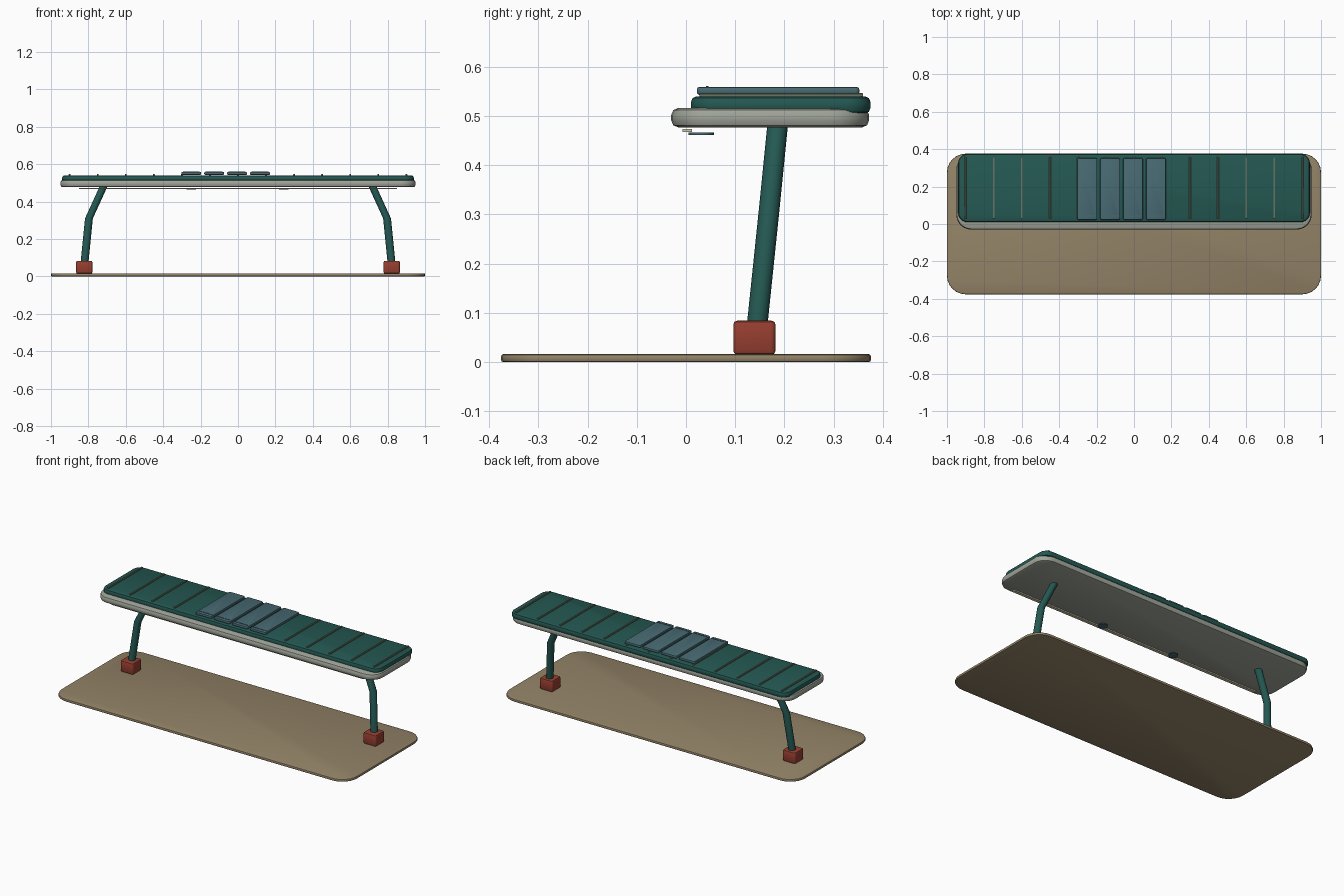
import bpy
import bmesh
from mathutils import Vector

cube = bpy.data.objects.get("Cube")
if cube:
    bpy.data.objects.remove(cube, do_unlink=True)


def material(name, rgb):
    """Make a flat material from 0-255 display values."""
    lin = [((c / 255 + 0.055) / 1.055) ** 2.4 for c in rgb]
    m = bpy.data.materials.new(name)
    m.use_nodes = True
    m.diffuse_color = (*lin, 1)
    m.node_tree.nodes["Principled BSDF"].inputs["Base Color"].default_value = (*lin, 1)
    return m


TAN = material("tan paving", (148, 132, 104))
GREY = material("pale grey", (160, 164, 153))
GREEN = material("deep green", (36, 88, 82))
BLUE = material("slate blue", (72, 106, 115))
RED = material("brick red", (150, 62, 48))
SAGE = material("sage seam", (104, 116, 98))
CREAM = material("cream light", (206, 200, 172))


def finish(bm, name, mat):
    mesh = bpy.data.meshes.new(name)
    bm.to_mesh(mesh)
    bm.free()
    obj = bpy.data.objects.new(name, mesh)
    bpy.context.collection.objects.link(obj)
    mesh.materials.append(mat)
    bpy.ops.object.select_all(action="DESELECT")
    obj.select_set(True)
    bpy.context.view_layer.objects.active = obj
    bpy.ops.object.shade_smooth_by_angle()
    return obj


def slab(name, mat, x, y, z, corner=0.0, edge=0.0, steps=2):
    """Box between ranges, with rounded plan corners and softened rims."""
    bm = bmesh.new()
    bmesh.ops.create_cube(bm, size=1)
    for v in bm.verts:
        v.co = Vector([r[0] + (c + 0.5) * (r[1] - r[0]) for c, r in zip(v.co, (x, y, z))])
    if corner:
        upright = [e for e in bm.edges
                   if abs(e.verts[0].co.z - e.verts[1].co.z) > 1e-5]
        bmesh.ops.bevel(bm, geom=upright, offset=corner, segments=6,
                        profile=0.5, affect="EDGES")
    if edge:
        rims = [e for e in bm.edges
                if abs(e.verts[0].co.z - e.verts[1].co.z) < 1e-5]
        bmesh.ops.bevel(bm, geom=rims, offset=edge, segments=steps,
                        profile=0.5, affect="EDGES")
    return finish(bm, name, mat)


def tube(name, mat, points, radius, sides=16):
    """Mitred round tube along a path, cut level at every point."""
    bm = bmesh.new()
    rings = []
    for p in points:
        ring = bmesh.ops.create_circle(bm, segments=sides, radius=radius)["verts"]
        bmesh.ops.translate(bm, verts=ring, vec=p)
        rings.append(ring)
    for a, b in zip(rings, rings[1:]):
        for i in range(sides):
            j = (i + 1) % sides
            bm.faces.new((a[i], a[j], b[j], b[i]))
    bm.faces.new(rings[0][::-1])
    bm.faces.new(rings[-1])
    bmesh.ops.recalc_face_normals(bm, faces=bm.faces)
    return finish(bm, name, mat)


# Ground plate
slab("ground_plate", TAN, (-1, 1), (-0.376, 0.376), (0, 0.016), 0.1, 0.005)

# Roof: pale tray with a green deck on top
slab("roof_tray", GREY, (-0.95, 0.95), (-0.03, 0.372), (0.477, 0.516), 0.08, 0.014)
slab("roof_deck", GREEN, (-0.94, 0.94), (0.01, 0.375), (0.505, 0.54), 0.05, 0.012)

# Standing seams on the deck
for i in range(13):
    x = -0.9 + 0.15 * i
    slab(f"roof_seam_{i + 1}", SAGE, (x - 0.005, x + 0.005),
         (0.027, 0.36), (0.535, 0.547), 0, 0.002, 1)

# Solar panels, each with a narrow bar near the front edge
for i in range(4):
    x = -0.25 + 0.1225 * i
    slab(f"solar_panel_{i + 1}", BLUE, (x - 0.053, x + 0.053),
         (0.022, 0.352), (0.543, 0.559), 0.008, 0.005)
    slab(f"solar_panel_bar_{i + 1}", BLUE, (x - 0.045, x + 0.045),
         (0.041, 0.046), (0.555, 0.561))

# Light strip and two round lamps under the front of the roof
slab("light_strip", CREAM, (-0.85, 0.85), (-0.007, 0.012), (0.467, 0.474))
for side, x in (("right", -0.25), ("left", 0.245)):
    tube(f"{side}_lamp", BLUE, [(x, 0.031, 0.461), (x, 0.031, 0.466)], 0.026, 20)

# Bent legs in block feet
for side, s in (("right", -1), ("left", 1)):
    tube(f"{side}_leg", GREEN,
         [(0.822 * s, 0.143, 0.06), (0.797 * s, 0.169, 0.31), (0.715 * s, 0.187, 0.49)],
         0.021)
    x = 0.822 * s
    slab(f"{side}_foot", RED, (x - 0.043, x + 0.043), (0.096, 0.182),
         (0.015, 0.084), 0.01, 0.008)
